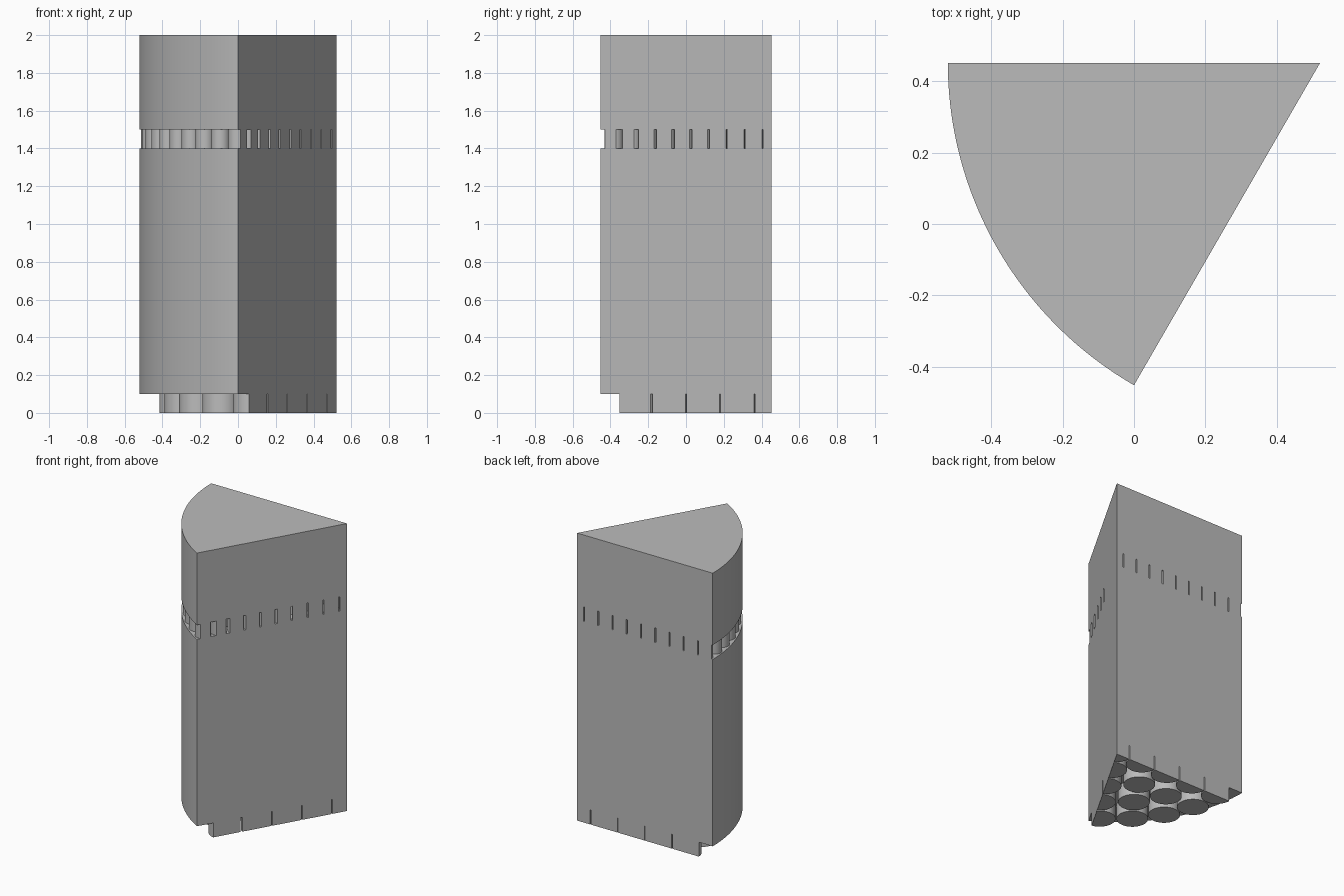
import bpy
import bmesh
import math
from mathutils import Vector, Matrix

cube = bpy.data.objects.get("Cube")
if cube:
    bpy.data.objects.remove(cube, do_unlink=True)

RADIUS = 1.045                       # sector radius
APEX = Vector((0.5225, 0.4525, 0))   # sharp corner of the sector
SWEEP = math.radians(60)

grey = bpy.data.materials.new("plain_grey")
grey.use_nodes = True
grey.diffuse_color = (0.5, 0.5, 0.5, 1)
grey.node_tree.nodes["Principled BSDF"].inputs["Base Color"].default_value = (0.5, 0.5, 0.5, 1)


def polar(radius, angle, z=0.0):
    """Point measured from the apex, turning from the back wall to the side wall."""
    return APEX + Vector((-radius * math.cos(angle), -radius * math.sin(angle), z))


def finish(bm, name):
    bmesh.ops.recalc_face_normals(bm, faces=bm.faces)
    mesh = bpy.data.meshes.new(name)
    bm.to_mesh(mesh)
    bm.free()
    mesh.materials.append(grey)
    obj = bpy.data.objects.new(name, mesh)
    bpy.context.collection.objects.link(obj)
    bpy.ops.object.select_all(action="DESELECT")
    obj.select_set(True)
    bpy.context.view_layer.objects.active = obj
    bpy.ops.object.shade_smooth_by_angle(angle=math.radians(30))
    return obj


def sector(name, z0, z1, steps=48):
    """Solid pie slice between two heights."""
    bm = bmesh.new()
    outline = [polar(0, 0, z0)]
    outline += [polar(RADIUS, SWEEP * i / steps, z0) for i in range(steps + 1)]
    base = bm.faces.new([bm.verts.new(p) for p in outline])
    top = bmesh.ops.extrude_face_region(bm, geom=[base], use_keep_orig=True)["geom"]
    verts = [g for g in top if isinstance(g, bmesh.types.BMVert)]
    bmesh.ops.translate(bm, verts=verts, vec=(0, 0, z1 - z0))
    finish(bm, name)


def slice_off(bm, normal):
    """Remove everything beyond a wall through the apex and cap the cut."""
    cut = bmesh.ops.bisect_plane(
        bm, geom=bm.verts[:] + bm.edges[:] + bm.faces[:], dist=1e-5,
        plane_co=APEX, plane_no=normal, clear_outer=True)["geom_cut"]
    edges = [g for g in cut if isinstance(g, bmesh.types.BMEdge)]
    if edges:
        bmesh.ops.holes_fill(bm, edges=edges, sides=0)


def rod_layer(name, z0, z1, pitch, radius, rings):
    """Concentric rings of rods around the apex, trimmed flush with the walls."""
    bm = bmesh.new()
    for ring in range(rings + 1):
        count = max(1, math.floor(2 * math.pi * ring))
        for i in range(count):
            angle = 2 * math.pi * i / count
            if angle > SWEEP and (angle - SWEEP) * ring * pitch > radius:
                break
            centre = polar(ring * pitch, angle, (z0 + z1) / 2)
            bmesh.ops.create_cone(
                bm, cap_ends=True, segments=48, radius1=radius, radius2=radius,
                depth=z1 - z0, matrix=Matrix.Translation(centre))
    slice_off(bm, Vector((0, 1, 0)))
    slice_off(bm, Vector((math.sin(SWEEP), -math.cos(SWEEP), 0)))
    finish(bm, name)


# Solid blocks
sector("main_block", 0.1, 1.4)
sector("top_block", 1.5, 2.0)

# Rod layers: coarse feet below, fine spacers between the blocks
rod_layer("base_rods", 0.0, 0.1, pitch=0.209, radius=0.1015, rings=4)
rod_layer("spacer_rods", 1.4, 1.5, pitch=0.1095, radius=0.0503, rings=9)
